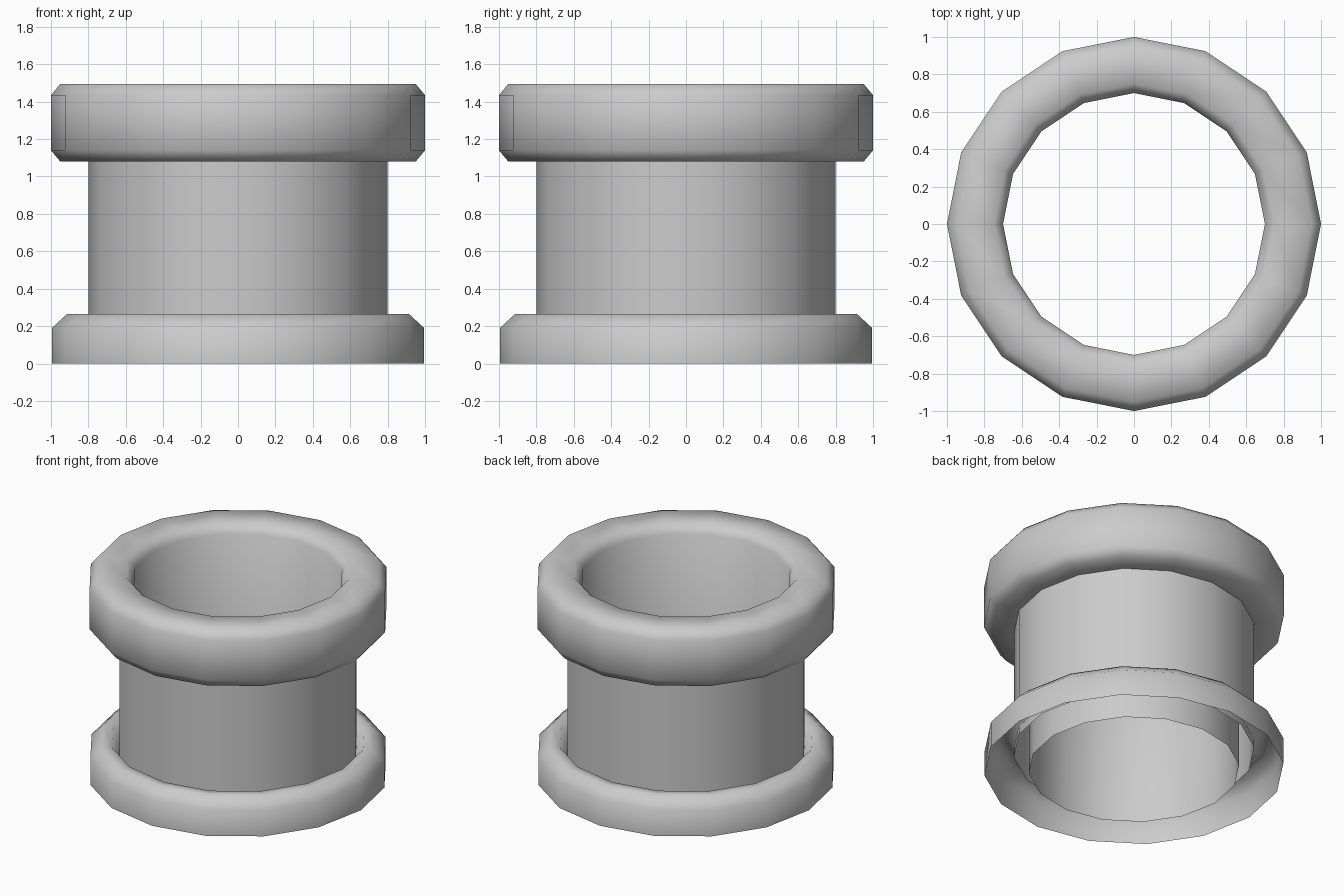
import bpy, bmesh, math

if "Cube" in bpy.data.objects:
    bpy.data.objects.remove(bpy.data.objects["Cube"])

SIDES = 16

def lathe(name, profile, closed=False):
    """Revolve an (r, z) profile around z into a low-sided smooth shell."""
    bm = bmesh.new()
    rings = []
    for r, z in profile:
        rings.append([bm.verts.new((r * math.cos(2 * math.pi * i / SIDES),
                                    r * math.sin(2 * math.pi * i / SIDES), z))
                      for i in range(SIDES)])
    pairs = list(zip(rings, rings[1:]))
    if closed:
        pairs.append((rings[-1], rings[0]))
    for a, b in pairs:
        for i in range(SIDES):
            j = (i + 1) % SIDES
            bm.faces.new((a[i], a[j], b[j], b[i])).smooth = True
    mesh = bpy.data.meshes.new(name)
    bm.to_mesh(mesh)
    bm.free()
    obj = bpy.data.objects.new(name, mesh)
    bpy.context.collection.objects.link(obj)
    return obj

# Flared base skirt, open underneath, rolled in towards the shaft
lathe("base_skirt", [(0.995, 0), (0.995, 0.19), (0.915, 0.264),
                     (0.85, 0.264), (0.80, 0.19)])

# Outer wall of the shaft
lathe("shaft_wall", [(0.80, 0.13), (0.80, 1.08)])

# Chamfered top rim, continuing into the inner lining down to the ground
lathe("rim_and_lining", [(0.80, 1.08), (0.95, 1.08), (1.0, 1.14), (1.0, 1.435),
                         (0.95, 1.495), (0.75, 1.495), (0.70, 1.435), (0.70, 0)])
